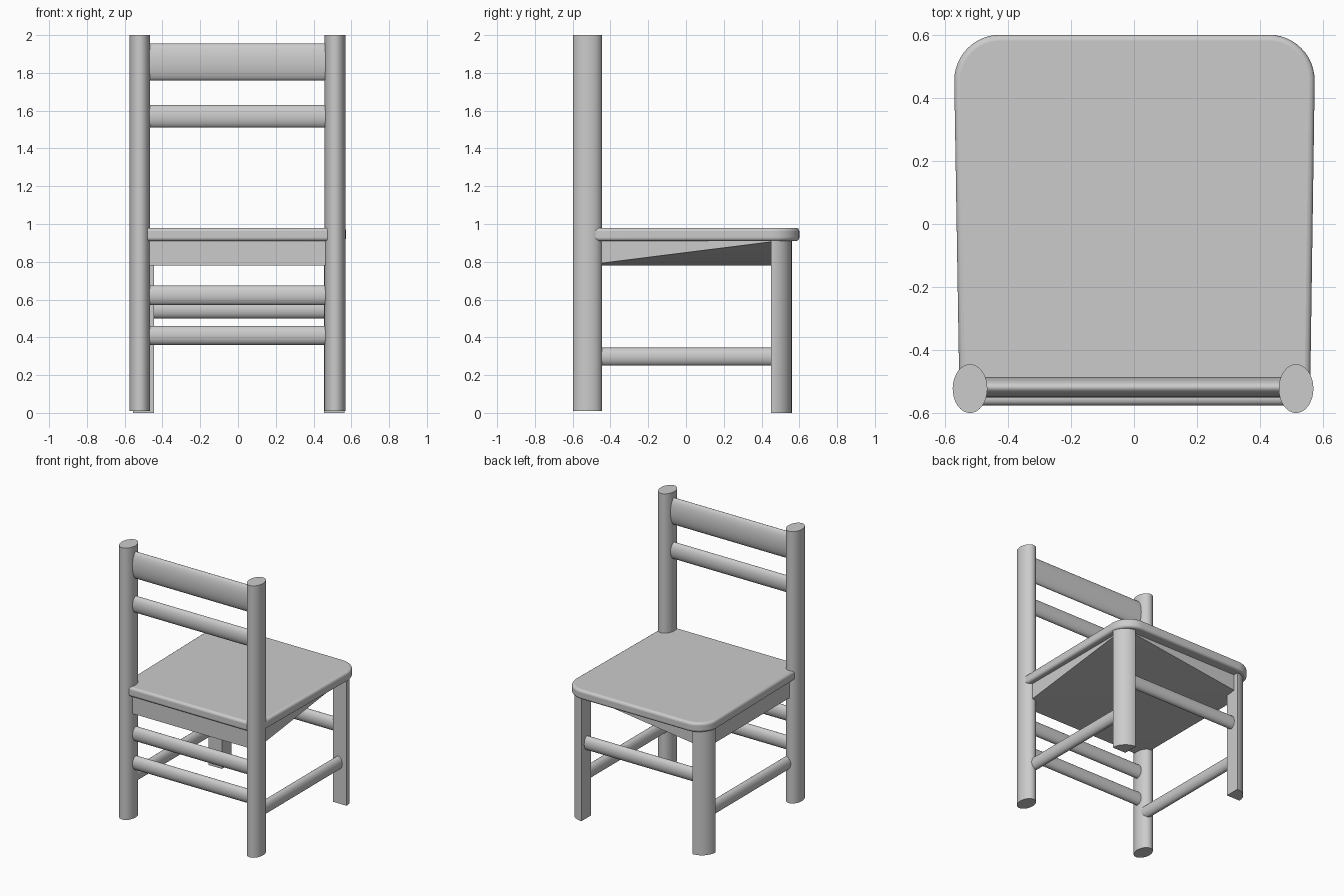
import bpy, bmesh
from math import pi, cos, sin
from mathutils import Vector

if "Cube" in bpy.data.objects:
    bpy.data.objects.remove(bpy.data.objects["Cube"])

CX = -0.003  # midline between the legs


def prism(name, pts, bottom, top, bevel=0.0):
    """Extrude a list of 3D points given by bottom -> top offset vectors."""
    bm = bmesh.new()
    a = [bm.verts.new(Vector(p) + Vector(bottom)) for p in pts]
    b = [bm.verts.new(Vector(p) + Vector(top)) for p in pts]
    n = len(pts)
    bm.faces.new(a[::-1])
    bm.faces.new(b)
    for i in range(n):
        bm.faces.new((a[i], a[(i + 1) % n], b[(i + 1) % n], b[i]))
    bmesh.ops.recalc_face_normals(bm, faces=bm.faces)
    return finish(name, bm, bevel)


def finish(name, bm, bevel=0.0):
    me = bpy.data.meshes.new(name)
    bm.to_mesh(me)
    bm.free()
    ob = bpy.data.objects.new(name, me)
    bpy.context.collection.objects.link(ob)
    if bevel:
        m = ob.modifiers.new("round_edges", 'BEVEL')
        m.width, m.segments = bevel, 4
        m.limit_method = 'ANGLE'
        m.angle_limit = pi / 4
    bpy.ops.object.select_all(action='DESELECT')
    ob.select_set(True)
    bpy.context.view_layer.objects.active = ob
    bpy.ops.object.shade_smooth_by_angle(angle=pi / 5)
    return ob


def oval(w, h, n=32):
    return [(w / 2 * cos(2 * pi * i / n), h / 2 * sin(2 * pi * i / n)) for i in range(n)]


def rail_x(name, y, z0, z1, half):
    pts = [(CX, y + u, (z0 + z1) / 2 + v) for u, v in oval(0.065, z1 - z0)]
    return prism(name, pts, (-half, 0, 0), (half, 0, 0))


def rail_y(name, x, z0, z1, y0, y1):
    pts = [(x + u, 0, (z0 + z1) / 2 + v) for u, v in oval(0.065, z1 - z0)]
    return prism(name, pts, (0, y0, 0), (0, y1, 0))


# Seat: slightly tapered board with two large rounded corners
R = 0.145
outline = [(-0.553, -0.575, 0), (0.558, -0.575, 0)]
outline += [(0.573 - R + R * cos(a), 0.6 - R + R * sin(a), 0)
            for a in [pi / 2 * i / 12 for i in range(13)]]
outline += [(-0.57 + R + R * cos(a), 0.6 - R + R * sin(a), 0)
            for a in [pi / 2 + pi / 2 * i / 12 for i in range(13)]]
prism("seat", outline, (0, 0, 0.91), (0, 0, 0.98), 0.018)

# Underframe: solid block below the seat, its front right corner cut away
bm = bmesh.new()
x0, x1, y0, y1, zb, zt = -0.525, 0.525, -0.55, 0.525, 0.78, 0.915
tl, tr, fr, fl = [bm.verts.new((x, y, zt)) for x, y in ((x0, y0), (x1, y0), (x1, y1), (x0, y1))]
bl, br, bf = [bm.verts.new((x, y, zb)) for x, y in ((x0, y0), (x1, y0), (x0, y1))]
for f in ((tl, tr, fr, fl), (tl, bl, br, tr), (tl, fl, bf, bl),
          (tr, br, fr), (fl, fr, bf), (bl, bf, br), (br, bf, fr)):
    bm.faces.new(f)
bmesh.ops.recalc_face_normals(bm, faces=bm.faces)
finish("underframe", bm)

# Posts, front legs and side rungs, mirrored left and right
for s, side in ((-1, "left"), (1, "right")):
    px = CX + s * 0.517
    prism("back_post_" + side, [(px + u, -0.522 + v, 0) for u, v in oval(0.11, 0.155)],
          (0, 0, 0.01), (0, 0, 2.0))
    # Front leg: quarter-round section with the curve facing outward
    lx = 0.005 + s * 0.45
    leg = [(lx, 0.45, 0)] + [(lx + s * 0.11 * cos(pi / 2 * i / 14),
                              0.45 + 0.11 * sin(pi / 2 * i / 14), 0) for i in range(15)]
    prism("front_leg_" + side, leg, (0, 0, 0), (0, 0, 0.915))
    rail_y("side_rung_" + side, CX + s * 0.5, 0.25, 0.345, -0.50, 0.47)

# Backrest slats
rail_x("top_slat", -0.518, 1.76, 1.955, 0.50)
rail_x("middle_slat", -0.518, 1.51, 1.63, 0.50)

# Back and front rungs
rail_x("back_rung_upper", -0.518, 0.57, 0.675, 0.50)
rail_x("back_rung_lower", -0.518, 0.36, 0.46, 0.50)
rail_x("front_rung", 0.495, 0.50, 0.60, 0.47)
